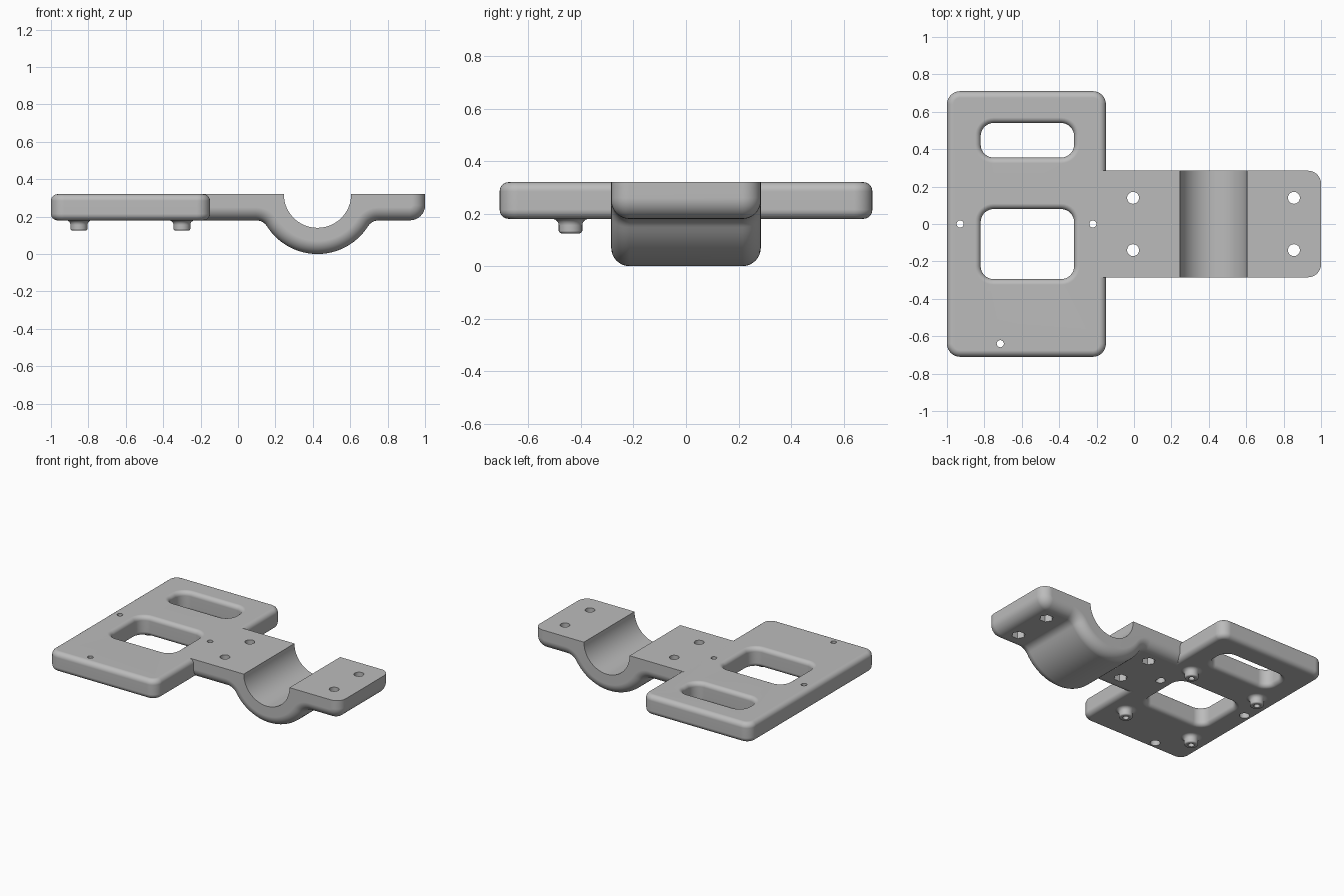
import bpy, bmesh
from math import sin, cos, pi, radians, sqrt, acos, atan2

cube = bpy.data.objects.get("Cube")
if cube:
    bpy.data.objects.remove(cube)

TOP, BASE = 0.32, 0.18          # upper and lower faces of the slab
PIPE_X, PIPE_R = 0.425, 0.32    # saddle axis and outer radius

grey = bpy.data.materials.new("plain grey")
grey.use_nodes = True
grey.diffuse_color = (0.5, 0.5, 0.5, 1)
grey.node_tree.nodes["Principled BSDF"].inputs["Base Color"].default_value = grey.diffuse_color


def loft(name, rings):
    """Solid through a list of equal-length rings, capped at both ends."""
    bm = bmesh.new()
    loops = [[bm.verts.new(p) for p in ring] for ring in rings]
    n = len(loops[0])
    for a, b in zip(loops, loops[1:]):
        for i in range(n):
            j = (i + 1) % n
            bm.faces.new((a[i], a[j], b[j], b[i]))
    bm.faces.new(loops[0][::-1])
    bm.faces.new(loops[-1])
    bmesh.ops.recalc_face_normals(bm, faces=bm.faces)
    mesh = bpy.data.meshes.new(name)
    bm.to_mesh(mesh)
    bm.free()
    ob = bpy.data.objects.new(name, mesh)
    bpy.context.collection.objects.link(ob)
    mesh.materials.append(grey)
    return ob


def arc(cx, cy, r, a0, a1, steps=8):
    return [(cx + r * cos(a0 + (a1 - a0) * i / steps),
             cy + r * sin(a0 + (a1 - a0) * i / steps)) for i in range(steps + 1)]


def rounded_rect(x0, x1, y0, y1, r, grow, z):
    """Rounded rectangle ring, grown outward by an offset."""
    corners = [(x1 - r, y1 - r), (x0 + r, y1 - r), (x0 + r, y0 + r), (x1 - r, y0 + r)]
    return [(x, y, z) for k, c in enumerate(corners)
            for x, y in arc(*c, r + grow, k * pi / 2, (k + 1) * pi / 2)]


def circle(x, y, z, r, hexagon=False, n=24):
    pts = []
    for i in range(n):
        a = 2 * pi * i / n
        s = r * cos(pi / 6) / cos(a % (pi / 3) - pi / 6) if hexagon else r
        pts.append((x + s * cos(a), y + s * sin(a), z))
    return pts


def rounded_slab(name, rect, r, fillet):
    t = [pi / 2 * i / 6 for i in range(7)]
    low = [(fillet * (sin(a) - 1), BASE + fillet * (1 - cos(a))) for a in t]
    high = [(g, TOP + BASE - z) for g, z in reversed(low)]
    return loft(name, [rounded_rect(*rect, r, g, z) for g, z in low + high])


def window_cutter(rect, r, fillet):
    t = [pi / 2 * i / 6 for i in range(7)]
    low = [(fillet * (1 - sin(a)), BASE + fillet * (1 - cos(a))) for a in t]
    low.insert(0, (fillet, BASE - 0.05))
    high = [(g, TOP + BASE - z) for g, z in reversed(low)]
    return loft("cutter", [rounded_rect(*rect, r, g, z) for g, z in low + high])


def stepped_hole(x, y, r, wide, step, hexagon=False):
    """Through hole with a wider pocket on the underside."""
    return loft("cutter", [circle(x, y, BASE - 0.05, wide, hexagon), circle(x, y, step, wide, hexagon),
                           circle(x, y, step, r), circle(x, y, TOP + 0.05, r)])


def cut(ob, cutters):
    bpy.context.view_layer.objects.active = ob
    for c in cutters:
        mod = ob.modifiers.new("cut", 'BOOLEAN')
        mod.operation, mod.solver, mod.object = 'DIFFERENCE', 'EXACT', c
        bpy.ops.object.modifier_apply(modifier=mod.name)
        bpy.data.objects.remove(c)


def finish(ob):
    bpy.ops.object.select_all(action='DESELECT')
    ob.select_set(True)
    bpy.context.view_layer.objects.active = ob
    bpy.ops.object.shade_smooth_by_angle(angle=radians(32))
    mod = ob.modifiers.new("even normals", 'WEIGHTED_NORMAL')
    mod.keep_sharp = True


# Mounting plate with two windows, screw holes and blind stud holes
stud_spots = [(x, y) for x in (-0.85, -0.30) for y in (-0.44, 0.22)]
plate = rounded_slab("mounting_plate", (-1, -0.15, -0.71, 0.71), 0.07, 0.035)
cutters = [window_cutter((-0.82, -0.32, y0, y1), 0.07, 0.03) for y0, y1 in ((-0.295, 0.08), (0.355, 0.54))]
cutters += [stepped_hole(x, y, 0.019, 0.033, 0.23) for x, y in ((-0.93, 0), (-0.22, 0), (-0.715, -0.64))]
cutters += [loft("cutter", [circle(x, y, BASE - 0.03, 0.02), circle(x, y, 0.26, 0.02)]) for x, y in stud_spots]
cut(plate, cutters)
finish(plate)


# Arm with a round saddle, its lower edges filleted
def arm_ring(y, d):
    """Arm side outline at y, offset inward by d."""
    f, corner = 0.07, 0.08
    dx = sqrt((PIPE_R + f) ** 2 - (TOP - BASE + f) ** 2)
    a = atan2(TOP - BASE + f, dx)
    pts = [(-0.2, TOP), (-0.2, BASE + d)]
    pts += arc(PIPE_X - dx, BASE - f, f + d, pi / 2, a)
    pts += arc(PIPE_X, TOP, PIPE_R - d, pi + a, 2 * pi - a, 32)[1:-1]
    pts += arc(PIPE_X + dx, BASE - f, f + d, pi - a, pi / 2)
    pts += arc(1 - corner, BASE + corner, corner - d, -pi / 2, 0)
    pts.append((1 - d, TOP))
    return [(x, y, z) for x, z in pts]


half, fillet = 0.285, 0.07
side = [(half - fillet + fillet * cos(t), fillet * (1 - sin(t)))
        for t in (pi / 2 * i / 8 for i in range(9))]
rings = [arm_ring(-y, d) for y, d in side]
rings.sort(key=lambda ring: ring[0][1])
rings += [arm_ring(y, d) for y, d in reversed(side)]
arm = loft("clamp_arm", rings)
bore = loft("cutter", [[(x, y, z) for x, z in arc(PIPE_X, TOP, 0.18, 0, 2 * pi * 63 / 64, 63)]
                       for y in (-0.4, 0.4)])
cut(arm, [bore] + [stepped_hole(x, y, 0.032, 0.045, 0.235, True)
                   for x in (-0.005, 0.855) for y in (-0.14, 0.14)])
finish(arm)

# Hollow studs under the plate, flared where they meet it
flare = arc(0.07, 0.155, 0.025, pi / 2, pi)
tip = arc(0.035, 0.135, 0.01, 0, -pi / 2, 4)
for i, (x, y) in enumerate(stud_spots):
    outline = [(0.02, BASE)] + flare + tip + [(0.02, 0.125), (0.02, BASE)]
    stud = loft(f"stud_{i + 1}", [circle(x, y, z, r) for r, z in outline])
    # Open the ends so the bore stays clear
    bm = bmesh.new()
    bm.from_mesh(stud.data)
    bmesh.ops.delete(bm, geom=[f for f in bm.faces if len(f.verts) > 4], context='FACES')
    bmesh.ops.remove_doubles(bm, verts=bm.verts, dist=0.0001)
    bmesh.ops.recalc_face_normals(bm, faces=bm.faces)
    bm.to_mesh(stud.data)
    bm.free()
    finish(stud)
